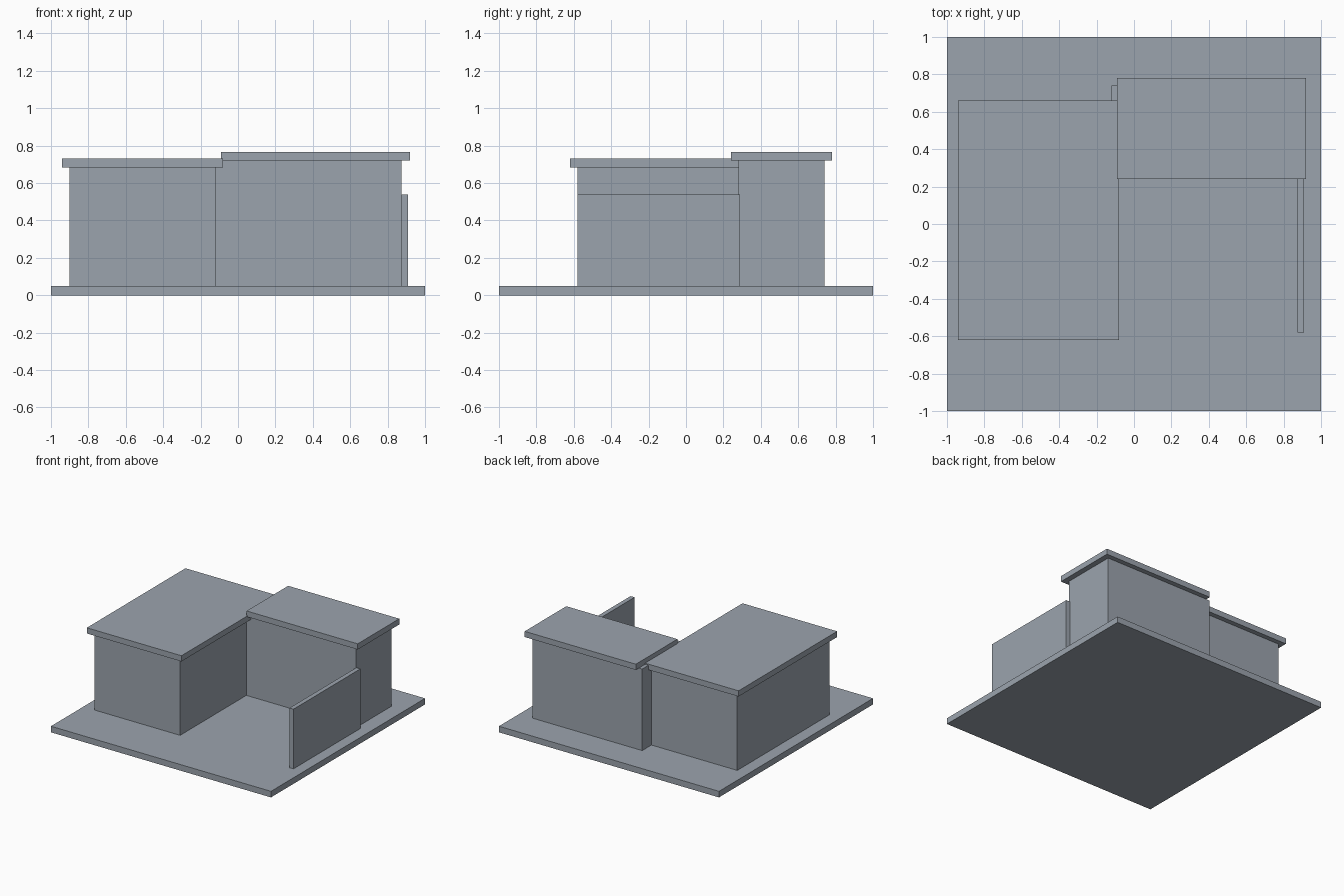
import bpy
import bmesh

cube = bpy.data.objects.get("Cube")
if cube:
    bpy.data.objects.remove(cube, do_unlink=True)

COLOUR = (0.33, 0.37, 0.42, 1.0)
slate = bpy.data.materials.new("slate grey")
slate.use_nodes = True
slate.diffuse_color = COLOUR
slate.node_tree.nodes["Principled BSDF"].inputs["Base Color"].default_value = COLOUR


def box(name, x, y, z):
    """Flat-shaded box filling the given x, y and z ranges."""
    bm = bmesh.new()
    bmesh.ops.create_cube(bm, size=1)
    for v in bm.verts:
        v.co = [lo + (c + 0.5) * (hi - lo) for c, (lo, hi) in zip(v.co, (x, y, z))]
    mesh = bpy.data.meshes.new(name)
    bm.to_mesh(mesh)
    bm.free()
    mesh.materials.append(slate)
    obj = bpy.data.objects.new(name, mesh)
    bpy.context.collection.objects.link(obj)
    return obj


GROUND = 0.05   # top of the base slab
ROOF = 0.047    # roof slab thickness
EAVE = 0.04     # roof overhang


def roof(name, x, y, z):
    """Flat roof slab overhanging the given footprint."""
    box(name, (x[0] - EAVE, x[1] + EAVE), (y[0] - EAVE, y[1] + EAVE), (z, z + ROOF))


# Base slab
box("base_slab", (-1, 1), (-1, 1), (0, GROUND))

# Long front wing with its roof
front_x, front_y, front_top = (-0.9, -0.12), (-0.58, 0.62), 0.683
box("front_wing_walls", front_x, front_y, (GROUND, front_top))
roof("front_wing_roof", front_x, front_y, front_top)

# Taller back wing; its roof stops short beside the front wing
back_x, back_y, back_top = (-0.12, 0.875), (0.28, 0.74), 0.72
box("back_wing_walls", back_x, back_y, (GROUND, back_top))
roof("back_wing_roof", (-0.05, 0.88), back_y, back_top)

# Courtyard screen wall
box("courtyard_wall", (0.873, 0.91), (-0.58, 0.29), (GROUND, 0.54))
